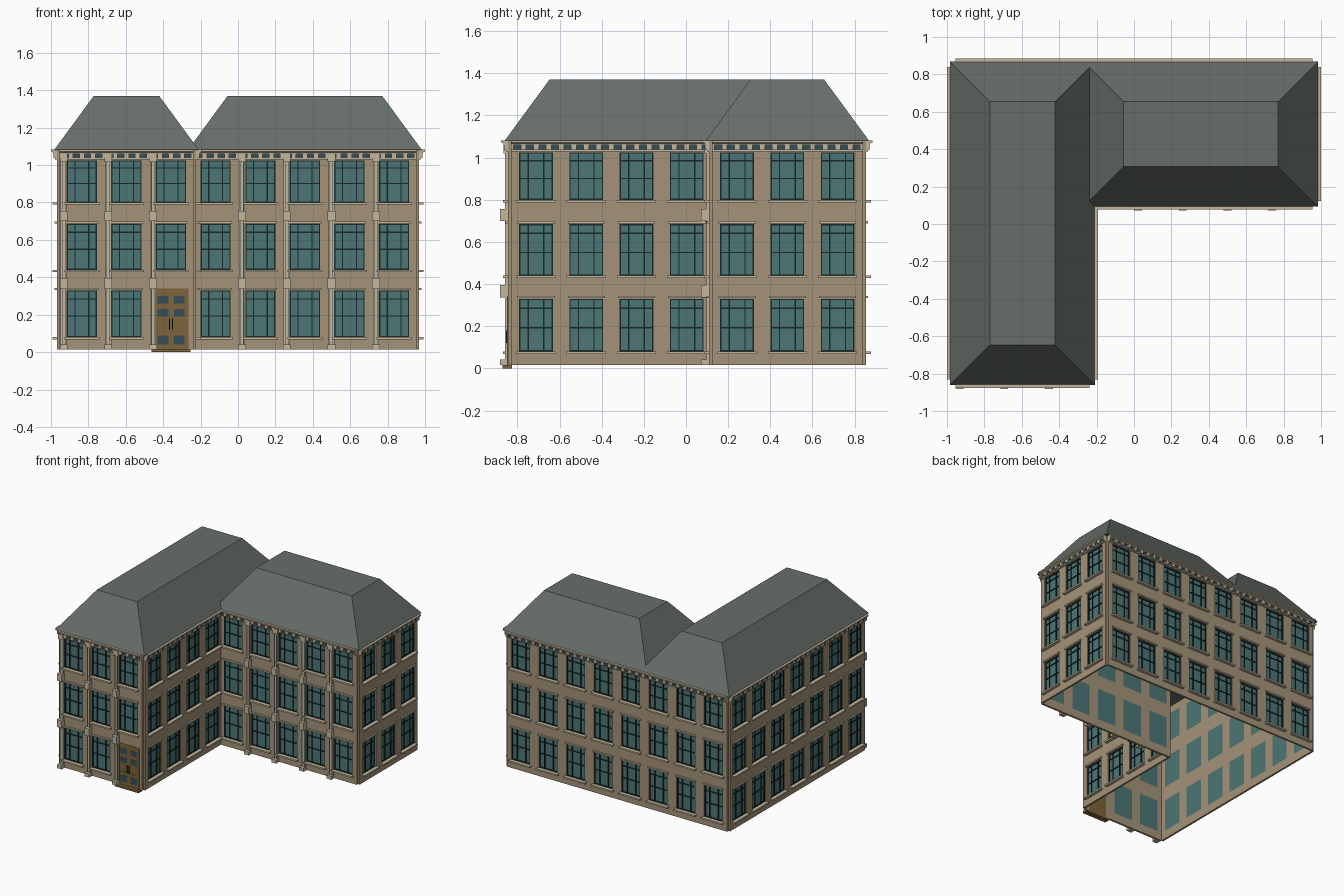
import bpy, bmesh
from mathutils import Vector

if "Cube" in bpy.data.objects:
    bpy.data.objects.remove(bpy.data.objects["Cube"])

M = 0.2385                 # width of one window bay
S = 0.004                  # small shift that centres the whole in y
X0, X1, XI = -4 * M, 4 * M, -M
Y0, Y1, YI = -3.5 * M + S, 3.5 * M + S, 0.5 * M + S
T = 0.015                  # wall thickness, outward
ZB, ZT = 0.015, 1.08       # wall bottom and top
HW = 0.08                  # half window width
FLOORS = [(0.08, 0.33), (0.44, 0.685), (0.80, 1.025)]
COLOURS = {'stone': (0.64, 0.57, 0.47), 'trim': (0.76, 0.71, 0.61), 'glass': (0.31, 0.46, 0.46),
           'dark': (0.11, 0.17, 0.18), 'frieze': (0.22, 0.31, 0.34), 'slate': (0.40, 0.43, 0.41),
           'wood': (0.49, 0.39, 0.24)}
mats = {}
for n, c in COLOURS.items():
    mats[n] = bpy.data.materials.new(n)
    mats[n].diffuse_color = (*[v ** 2.2 for v in c], 1)


def finish(name, bm, mat):
    bmesh.ops.recalc_face_normals(bm, faces=bm.faces[:])
    me = bpy.data.meshes.new(name)
    bm.to_mesh(me)
    bm.free()
    me.materials.append(mats[mat])
    ob = bpy.data.objects.new(name, me)
    bpy.context.collection.objects.link(ob)


class Side:
    """One facade, with u along the wall, d outward and z up."""
    def __init__(self, name, origin, u, n, bays, pilasters=(), door=None):
        self.name, self.bays, self.pilasters, self.door = name, bays, pilasters, door
        self.o, self.u, self.n = (Vector((*v, 0)) for v in (origin, u, n))
        self.parts = {}

    def p(self, u, d, z):
        return self.o + self.u * u + self.n * d + Vector((0, 0, z))

    def bm(self, part, mat):
        return self.parts.setdefault((part, mat), bmesh.new())

    def prism(self, part, mat, u0, u1, profile):
        bm = self.bm(part, mat)
        a, b = ([bm.verts.new(self.p(u, d, z)) for d, z in profile] for u in (u0, u1))
        bm.faces.new(a)
        bm.faces.new(b[::-1])
        for i in range(len(a)):
            bm.faces.new((a[i - 1], a[i], b[i], b[i - 1]))

    def box(self, part, mat, u0, u1, d0, d1, z0, z1):
        self.prism(part, mat, u0, u1, [(d0, z0), (d1, z0), (d1, z1), (d0, z1)])

    def wall(self):
        # sheet of cells with the openings left out, then thickened outward
        us = [0]
        for i in range(self.bays):
            c = (i + 0.5) * M
            us += [c - HW, c + HW]
        us.append(self.bays * M)
        zs = [ZB] + [z for f in FLOORS for z in f] + [ZT]
        bm = self.bm('wall', 'stone')
        g = [[bm.verts.new(self.p(u, 0, z)) for z in zs] for u in us]
        for i in range(len(us) - 1):
            for j in range(len(zs) - 1):
                is_door = self.door is not None and i == 2 * self.door + 1 and j == 0
                if is_door or (i % 2 and j % 2):
                    continue
                bm.faces.new((g[i][j], g[i + 1][j], g[i + 1][j + 1], g[i][j + 1]))
        r = bmesh.ops.extrude_face_region(bm, geom=bm.faces[:], use_keep_orig=True)
        bmesh.ops.translate(bm, vec=self.n * T,
                            verts=[v for v in r['geom'] if isinstance(v, bmesh.types.BMVert)])

    def window(self, c, z0, z1, k):
        self.box('glass', 'glass', c - HW, c + HW, 0, 0.003, z0, z1)
        h, f = z1 - z0, 0.006
        for x in (-HW + f / 2, -0.037, 0.037, HW - f / 2):
            self.box('window_bars', 'dark', c + x - f / 2, c + x + f / 2, 0.002, 0.010, z0, z1)
        for z in (z0 + f / 2, z0 + h * 0.45, z0 + h * 0.82, z1 - f / 2):
            self.box('window_bars', 'dark', c - HW, c + HW, 0.002, 0.009, z - f / 2, z + f / 2)
        self.box('sills', 'trim', c - 0.093, c + 0.093, T - 0.003, 0.038, z0 - 0.012, z0)
        if k < 2:
            self.box('lintels', 'trim', c - 0.088, c + 0.088, T - 0.003, 0.026, z1 + 0.003, z1 + 0.014)

    def entrance(self, c):
        self.box('door', 'wood', c - 0.08, c + 0.08, 0, 0.012, ZB, 0.33)
        for s in (-1, 1):
            self.box('door_frame', 'wood', c + s * 0.094, c + s * 0.078, 0.005, 0.018, ZB, 0.34)
            for z0, z1 in ((0.04, 0.09), (0.19, 0.23), (0.26, 0.30)):
                self.box('door_panes', 'frieze', c + s * 0.015, c + s * 0.072, 0.008, 0.0135, z0, z1)
            self.box('door_handles', 'dark', c + s * 0.006, c + s * 0.011, 0.018, 0.024, 0.12, 0.18)
            for z in (0.125, 0.172):
                self.box('door_handles', 'dark', c + s * 0.006, c + s * 0.011, 0.01, 0.02, z, z + 0.004)
        self.box('door_frame', 'wood', c - 0.094, c + 0.094, 0.005, 0.018, 0.325, 0.34)
        self.box('door_rail', 'wood', c - 0.08, c + 0.08, 0.01, 0.016, 0.11, 0.12)
        self.box('door_step', 'wood', c - 0.105, c + 0.105, -0.005, 0.04, 0, ZB)

    def pilaster(self, u):
        self.box('pilaster_shafts', 'trim', u - 0.016, u + 0.016, T - 0.003, 0.027, 0.04, 1.04)
        for s in (-1, 1):
            self.box('pilaster_edges', 'frieze', u + s * 0.006, u + s * 0.009, 0.02, 0.0285, 0.04, 1.03)
        for z0, z1 in ((ZB, 0.042), (0.337, 0.395), (0.70, 0.755), (1.02, 1.06)):
            self.box('pilaster_blocks', 'trim', u - 0.021, u + 0.021, T - 0.003, 0.052 if z1 < 1 else 0.036, z0, z1)

    def cornice(self):
        length = self.bays * M
        self.prism('cornice', 'trim', 0, length,
                   [(0.012, 1.03), (0.024, 1.03), (0.024, 1.037), (0.018, 1.037), (0.018, 1.06),
                    (0.034, 1.06), (0.036, 1.068), (0.046, 1.072), (0.046, 1.082), (0.012, 1.082)])
        q = M / 4
        for i in range(self.bays * 4):
            c = (i + 0.5) * q
            self.box('frieze_recesses', 'frieze', c - 0.017, c + 0.017, 0.016, 0.021, 1.037, 1.06)
            for s in (-1, 1):
                self.box('dentils', 'trim', c + s * 0.017, c + s * q / 2, 0.016, 0.032, 1.037, 1.061)

    def build(self):
        self.wall()
        for i in range(self.bays):
            for k, (z0, z1) in enumerate(FLOORS):
                if i == self.door and k == 0:
                    self.entrance((i + 0.5) * M)
                else:
                    self.window((i + 0.5) * M, z0, z1, k)
        for i in self.pilasters:
            self.pilaster(i * M + 0.022)
        self.cornice()
        for (part, mat), bm in self.parts.items():
            finish(self.name + '_' + part, bm, mat)


# facades around the L-shaped plan
for side in (
    Side('front_left', (X0, Y0), (1, 0), (0, -1), 3, (0, 1, 2), 2),
    Side('front_right', (XI, YI), (1, 0), (0, -1), 5, (1, 2, 3, 4)),
    Side('back', (X0, Y1), (1, 0), (0, 1), 8),
    Side('left', (X0, Y0), (0, 1), (-1, 0), 7),
    Side('right', (X1, YI), (0, 1), (1, 0), 3),
    Side('courtyard', (XI, Y0), (0, 1), (1, 0), 4),
):
    side.build()


# hipped roofs with flat tops
def roof(name, x0, x1, y0, y1):
    bm = bmesh.new()
    rings = []
    for z, e in ((1.08, 0.03), (1.37, -0.183)):
        rings.append([bm.verts.new(v) for v in ((x0 - e, y0 - e, z), (x1 + e, y0 - e, z),
                                                (x1 + e, y1 + e, z), (x0 - e, y1 + e, z))])
    a, b = rings
    bm.faces.new(a[::-1])
    bm.faces.new(b)
    for i in range(4):
        bm.faces.new((a[i - 1], a[i], b[i], b[i - 1]))
    finish(name, bm, 'slate')


roof('left_wing_roof', X0, XI, Y0, Y1)
roof('right_wing_roof', XI, X1, YI, Y1)

for m in bpy.data.materials:
    if m.users and not m.is_grease_pencil:
        m.use_nodes = True
        m.node_tree.nodes["Principled BSDF"].inputs["Base Color"].default_value = m.diffuse_color
